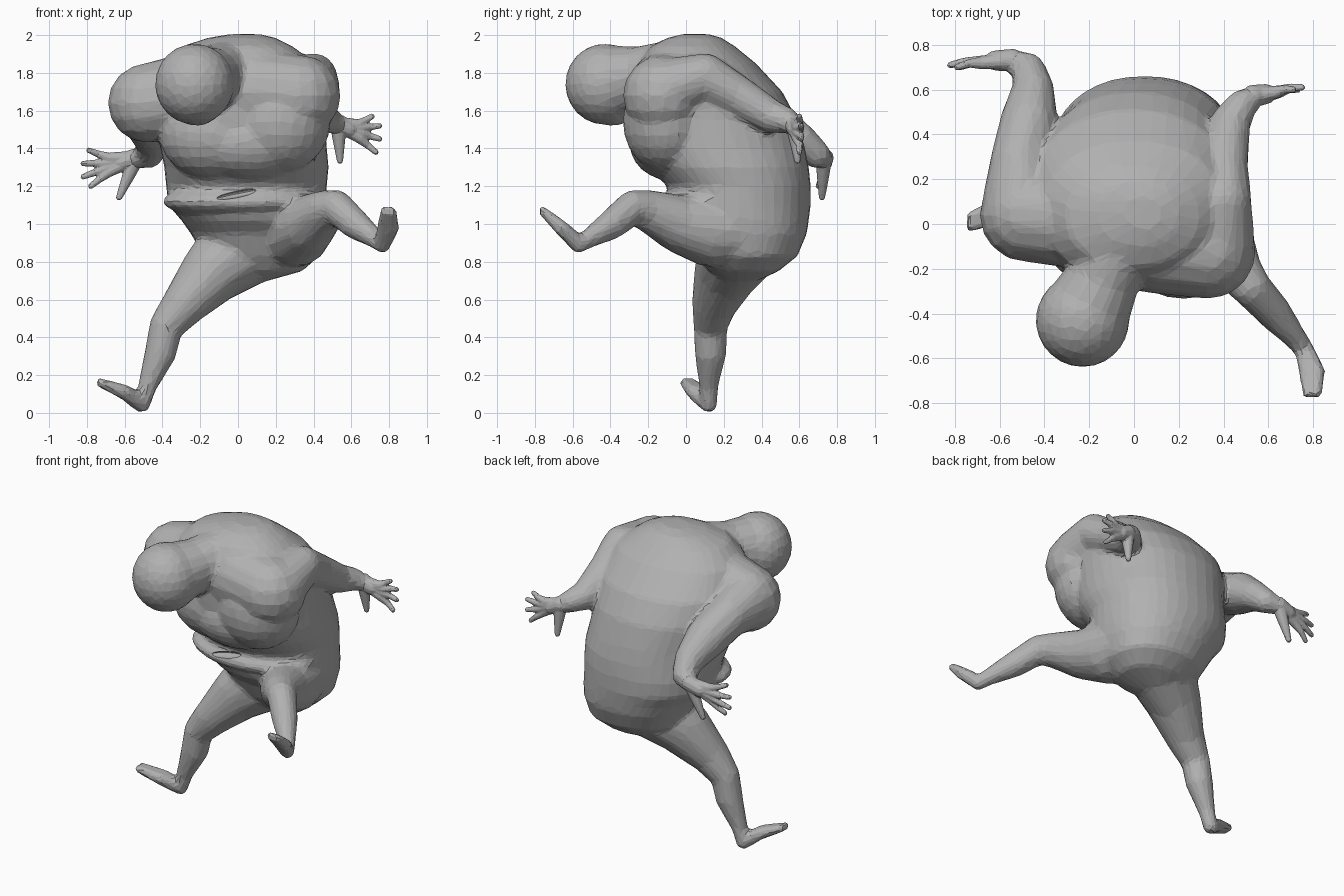
import bpy, bmesh
from math import sin, cos, tau, copysign
from mathutils import Vector, Matrix

cube = bpy.data.objects.get("Cube")
if cube:
    bpy.data.objects.remove(cube)

grey = bpy.data.materials.new("clay grey")
grey.use_nodes = True
grey.diffuse_color = (0.44, 0.44, 0.44, 1)
grey.node_tree.nodes["Principled BSDF"].inputs["Base Color"].default_value = grey.diffuse_color


def ball(bm, center, radii, seg=24):
    m = Matrix.Translation(center) @ Matrix.Diagonal((*radii, 1))
    bmesh.ops.create_uvsphere(bm, u_segments=seg, v_segments=seg // 2, radius=1, matrix=m)


def limb(bm, *joints, seg=16):
    """Chain of tapered capsules; each joint is x, y, z, radius."""
    for a, b in zip(joints, joints[1:]):
        part = bmesh.new()
        for x, y, z, r in (a, b):
            ball(part, (x, y, z), (r, r, r), seg)
        points = [v.co.copy() for v in part.verts]
        part.clear()
        for p in points:
            part.verts.new(p)
        bmesh.ops.convex_hull(part, input=part.verts[:])
        bmesh.ops.recalc_face_normals(part, faces=part.faces[:])
        tmp = bpy.data.meshes.new("tmp")
        part.to_mesh(tmp)
        part.free()
        bm.from_mesh(tmp)
        bpy.data.meshes.remove(tmp)


def loft(bm, rings, seg=40, square=0.92):
    """Stack of slightly squared ellipses given as z, left, right, front, back."""
    def bulge(t):
        return copysign(abs(t) ** square, t)

    loops = []
    for z, x0, x1, y0, y1 in rings:
        loops.append([bm.verts.new(((x0 + x1) / 2 + (x1 - x0) / 2 * bulge(cos(tau * i / seg)),
                                    (y0 + y1) / 2 + (y1 - y0) / 2 * bulge(sin(tau * i / seg)), z))
                      for i in range(seg)])
    faces = [bm.faces.new(loops[0]), bm.faces.new(loops[-1])]
    for a, b in zip(loops, loops[1:]):
        for i in range(seg):
            j = (i + 1) % seg
            faces.append(bm.faces.new((a[i], a[j], b[j], b[i])))
    bmesh.ops.recalc_face_normals(bm, faces=faces)


def finish(name, bm, voxel, smooth, triangles, cutter=None):
    """Fuse the overlapping shapes into one skin and facet it."""
    me = bpy.data.meshes.new(name)
    bm.to_mesh(me)
    bm.free()
    ob = bpy.data.objects.new(name, me)
    bpy.context.collection.objects.link(ob)

    def bake():
        dg = bpy.context.evaluated_depsgraph_get()
        ob.data = bpy.data.meshes.new_from_object(ob.evaluated_get(dg))
        ob.modifiers.clear()

    rm = ob.modifiers.new("fuse", "REMESH")
    rm.mode, rm.voxel_size = "VOXEL", voxel
    sm = ob.modifiers.new("soften", "SMOOTH")
    sm.factor, sm.iterations = 0.5, smooth
    bake()
    dec = ob.modifiers.new("facet", "DECIMATE")
    dec.ratio = min(1, triangles / (2 * len(ob.data.polygons)))
    if cutter:
        cut = ob.modifiers.new("cut", "BOOLEAN")
        cut.object, cut.operation, cut.solver = cutter, "DIFFERENCE", "EXACT"
    bake()
    ob.data.name = name
    ob.data.materials.clear()
    ob.data.materials.append(grey)
    ob.data.polygons.foreach_set("use_smooth", [False] * len(ob.data.polygons))


body = bmesh.new()
# torso
loft(body, [
    (0.7, 0.0, 0.16, 0.2, 0.38), (0.75, -0.08, 0.34, 0.12, 0.49),
    (0.83, -0.18, 0.43, 0.06, 0.59), (0.95, -0.25, 0.46, 0.0, 0.64),
    (1.02, -0.3, 0.47, -0.07, 0.65), (1.1, -0.37, 0.47, -0.1, 0.66),
    (1.2, -0.38, 0.47, -0.1, 0.66), (1.3, -0.39, 0.48, -0.19, 0.65),
    (1.4, -0.41, 0.47, -0.26, 0.63), (1.55, -0.45, 0.46, -0.28, 0.59),
    (1.7, -0.47, 0.46, -0.28, 0.51), (1.85, -0.41, 0.41, -0.25, 0.37),
    (1.94, -0.3, 0.29, -0.19, 0.26), (1.985, -0.16, 0.2, -0.1, 0.19),
    (2.005, -0.04, 0.12, -0.02, 0.12)])
# belly roll and hanging chest
ball(body, (0.03, 0.14, 1.12), (0.43, 0.28, 0.1))
ball(body, (0.22, -0.1, 1.54), (0.27, 0.235, 0.27))
ball(body, (-0.12, -0.04, 1.48), (0.3, 0.24, 0.25))
ball(body, (0.06, -0.08, 1.43), (0.32, 0.22, 0.2))
# shoulder girdle, sloping from both shoulders into the chest
limb(body, (-0.48, 0.04, 1.64, 0.21), (-0.2, 0.02, 1.69, 0.23), (0.08, -0.08, 1.7, 0.23),
     (0.33, -0.12, 1.68, 0.215))
# head, chin and neck
ball(body, (-0.23, -0.43, 1.74), (0.21, 0.21, 0.215))
limb(body, (-0.22, -0.41, 1.745, 0.2), (-0.14, -0.25, 1.775, 0.165), (-0.05, -0.05, 1.8, 0.18))
ball(body, (-0.22, -0.39, 1.58), (0.1, 0.1, 0.06))
# left arm
limb(body, (0.38, -0.08, 1.72, 0.16), (0.4, 0.1, 1.78, 0.125), (0.4, 0.27, 1.68, 0.11),
     (0.43, 0.45, 1.57, 0.09), (0.48, 0.53, 1.55, 0.07), (0.54, 0.57, 1.52, 0.05))
# right arm
limb(body, (-0.5, 0.1, 1.64, 0.18), (-0.51, 0.27, 1.62, 0.135), (-0.47, 0.45, 1.53, 0.13),
     (-0.45, 0.6, 1.44, 0.095), (-0.47, 0.69, 1.37, 0.075), (-0.55, 0.73, 1.34, 0.05))
# left leg raised forward
limb(body, (0.22, 0.38, 0.99, 0.22), (0.3, 0.14, 0.965, 0.195), (0.37, -0.03, 1.0, 0.155),
     (0.46, -0.2, 1.07, 0.11), (0.52, -0.28, 1.09, 0.09), (0.62, -0.39, 1.0, 0.08),
     (0.73, -0.52, 0.92, 0.05), (0.765, -0.57, 0.89, 0.045))
# right leg standing
limb(body, (0.08, 0.3, 0.92, 0.23), (-0.12, 0.22, 0.76, 0.175), (-0.28, 0.15, 0.58, 0.12),
     (-0.38, 0.13, 0.46, 0.09), (-0.41, 0.13, 0.32, 0.085), (-0.48, 0.12, 0.14, 0.05),
     (-0.51, 0.12, 0.046, 0.047))
# feet, each from two blades side by side
for toe_x in (0.775, 0.815):
    limb(body, (0.765, -0.57, 0.895, 0.045), (toe_x, -0.66, 0.98, 0.04), (toe_x, -0.76, 1.07, 0.025))
for toe_y in (-0.01, 0.03):
    limb(body, (-0.51, 0.12, 0.046, 0.047), (-0.6, toe_y + 0.05, 0.11, 0.04), (-0.73, toe_y, 0.16, 0.026))

# navel slit cutter, sunk into the belly front
slit = bmesh.new()
ball(slit, (0, 0, 0), (0.13, 0.06, 0.02))
slit_mesh = bpy.data.meshes.new("navel_cutter")
slit.to_mesh(slit_mesh)
slit.free()
cutter = bpy.data.objects.new("navel_cutter", slit_mesh)
cutter.location, cutter.rotation_euler = (0, -0.14, 1.16), (0, -0.2, 0)
cutter.hide_render = True
bpy.context.collection.objects.link(cutter)
bpy.context.view_layer.update()
finish("body", body, 0.014, 10, 5000, cutter)
bpy.data.objects.remove(cutter)


def hand(name, wrist, palm, tips, thumb):
    bm = bmesh.new()
    wrist, palm, thumb = Vector(wrist), Vector(palm), Vector(thumb)
    limb(bm, (*wrist, 0.052), (*palm, 0.045), seg=12)
    for tip in map(Vector, tips):
        root = palm.lerp(tip, 0.38)
        mid = root.lerp(tip, 0.5) + Vector((0, 0.008, 0))
        limb(bm, (*wrist, 0.04), (*root, 0.028), (*mid, 0.019), (*tip, 0.015), seg=12)
    limb(bm, (*wrist, 0.045), (*wrist.lerp(thumb, 0.5), 0.032), (*thumb, 0.017), seg=12)
    finish(name, bm, 0.006, 3, 1200)


hand("left_hand", (0.53, 0.57, 1.53), (0.59, 0.58, 1.5),
     [(0.71, 0.6, 1.57), (0.75, 0.61, 1.52), (0.75, 0.61, 1.45), (0.73, 0.6, 1.38)],
     (0.54, 0.59, 1.335))
hand("right_hand", (-0.54, 0.73, 1.35), (-0.62, 0.73, 1.325),
     [(-0.79, 0.7, 1.39), (-0.82, 0.71, 1.32), (-0.82, 0.71, 1.25), (-0.78, 0.7, 1.2)],
     (-0.63, 0.72, 1.14))
